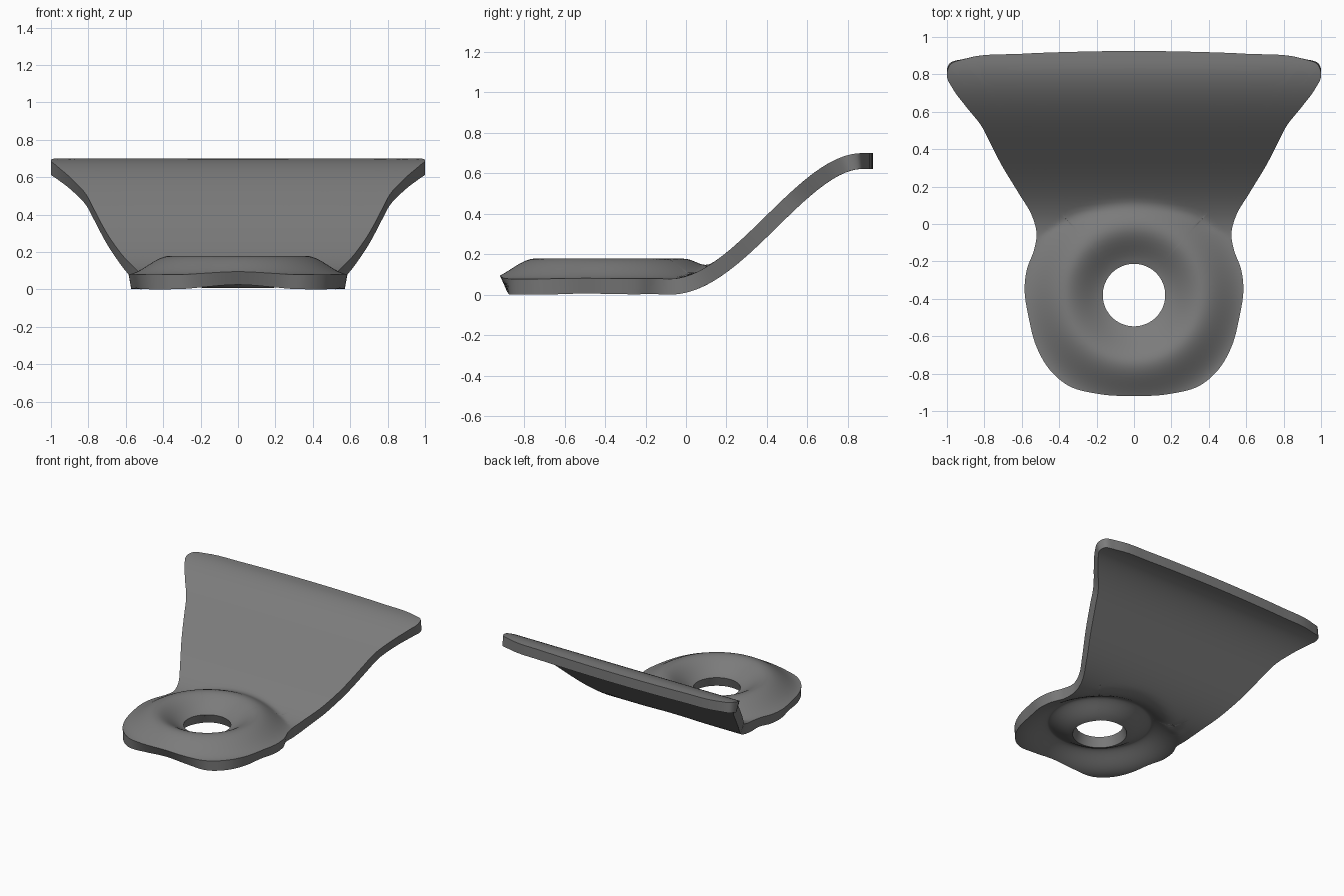
import bpy, bmesh, math
from mathutils import Vector

if "Cube" in bpy.data.objects:
    bpy.data.objects.remove(bpy.data.objects["Cube"])

HOLE_Y, HOLE_R = -0.38, 0.167
THICK, BASE, TOP = 0.078, 0.079, 0.70
RINGS = 48

# Right half of the plan outline, front centre to back centre
HALF = [(0, -0.92), (0.2, -0.907), (0.35, -0.865), (0.45, -0.78), (0.52, -0.66),
        (0.563, -0.5), (0.585, -0.34), (0.572, -0.24), (0.535, -0.14), (0.521, -0.05),
        (0.54, 0.03), (0.62, 0.17), (0.705, 0.31), (0.77, 0.435), (0.81, 0.515),
        (0.9, 0.63), (0.97, 0.725), (1.0, 0.79), (0.985, 0.85), (0.9, 0.884),
        (0.6, 0.91), (0.3, 0.921), (0, 0.925)]


def smooth(t):
    t = max(0.0, min(1.0, t))
    return t * t * (3 - 2 * t)


def height(x, y):
    """Upper surface: rising ramp softly merged with a raised ring round the hole."""
    ramp = (TOP - BASE) * smooth((y + 0.08) / 0.95)
    r = math.hypot(x, y - HOLE_Y)
    ring = 0.1 * (smooth((0.6 - r) / 0.235) if r > 0.365 else smooth((r - 0.14) / 0.225))
    if y < -0.08:
        return BASE + ring
    k = 0.05 * min(ring / 0.1, ramp / 0.1, 1)
    return BASE + (ramp + ring + math.sqrt((ramp - ring) ** 2 + k * k)) / 2


def closed_spline(pts, steps):
    """Catmull-Rom loop through the points."""
    out, n = [], len(pts)
    for i in range(n):
        a, b, c, d = (Vector(pts[(i + j) % n]) for j in (-1, 0, 1, 2))
        # chord-scaled tangents keep uneven spacing smooth
        la, lb, lc = (b - a).length, (c - b).length, (d - c).length
        mb = ((b - a) / la * lb + (c - b) / lb * la) / (la + lb) * lb
        mc = ((c - b) / lb * lc + (d - c) / lc * lb) / (lb + lc) * lb
        for s in range(steps):
            t = s / steps
            out.append(b * (2*t**3 - 3*t**2 + 1) + mb * (t**3 - 2*t**2 + t)
                       + c * (-2*t**3 + 3*t**2) + mc * (t**3 - t**2))
    return out


outline = closed_spline(HALF + [(-x, y) for x, y in HALF[-2:0:-1]], 6)

# Sheet: rings of quads from the hole to the outline
bm = bmesh.new()
centre = Vector((0, HOLE_Y))
rings = []
for i in range(RINGS + 1):
    ring = []
    for p in outline:
        q = (centre + (p - centre).normalized() * HOLE_R).lerp(p, i / RINGS)
        ring.append(bm.verts.new((q.x, q.y, height(q.x, q.y))))
    rings.append(ring)
n = len(outline)
for a, b in zip(rings, rings[1:]):
    for j in range(n):
        k = (j + 1) % n
        bm.faces.new((a[j], b[j], b[k], a[k]))
bmesh.ops.recalc_face_normals(bm, faces=bm.faces)
if sum(f.normal.z for f in bm.faces) < 0:
    bmesh.ops.reverse_faces(bm, faces=bm.faces)
mesh = bpy.data.meshes.new("bracket_plate")
bm.to_mesh(mesh)
bm.free()
plate = bpy.data.objects.new("bracket_plate", mesh)
bpy.context.collection.objects.link(plate)

# Sheet thickness
solid = plate.modifiers.new("thickness", 'SOLIDIFY')
solid.thickness = THICK
solid.offset = -1
solid.use_quality_normals = True

grey = bpy.data.materials.new("dark grey metal")
grey.diffuse_color = (0.2, 0.2, 0.2, 1)
grey.use_nodes = True
grey.node_tree.nodes["Principled BSDF"].inputs["Base Color"].default_value = grey.diffuse_color
mesh.materials.append(grey)

bpy.context.view_layer.objects.active = plate
plate.select_set(True)
bpy.ops.object.modifier_apply(modifier="thickness")
bpy.ops.object.shade_smooth_by_angle(angle=math.radians(40))
